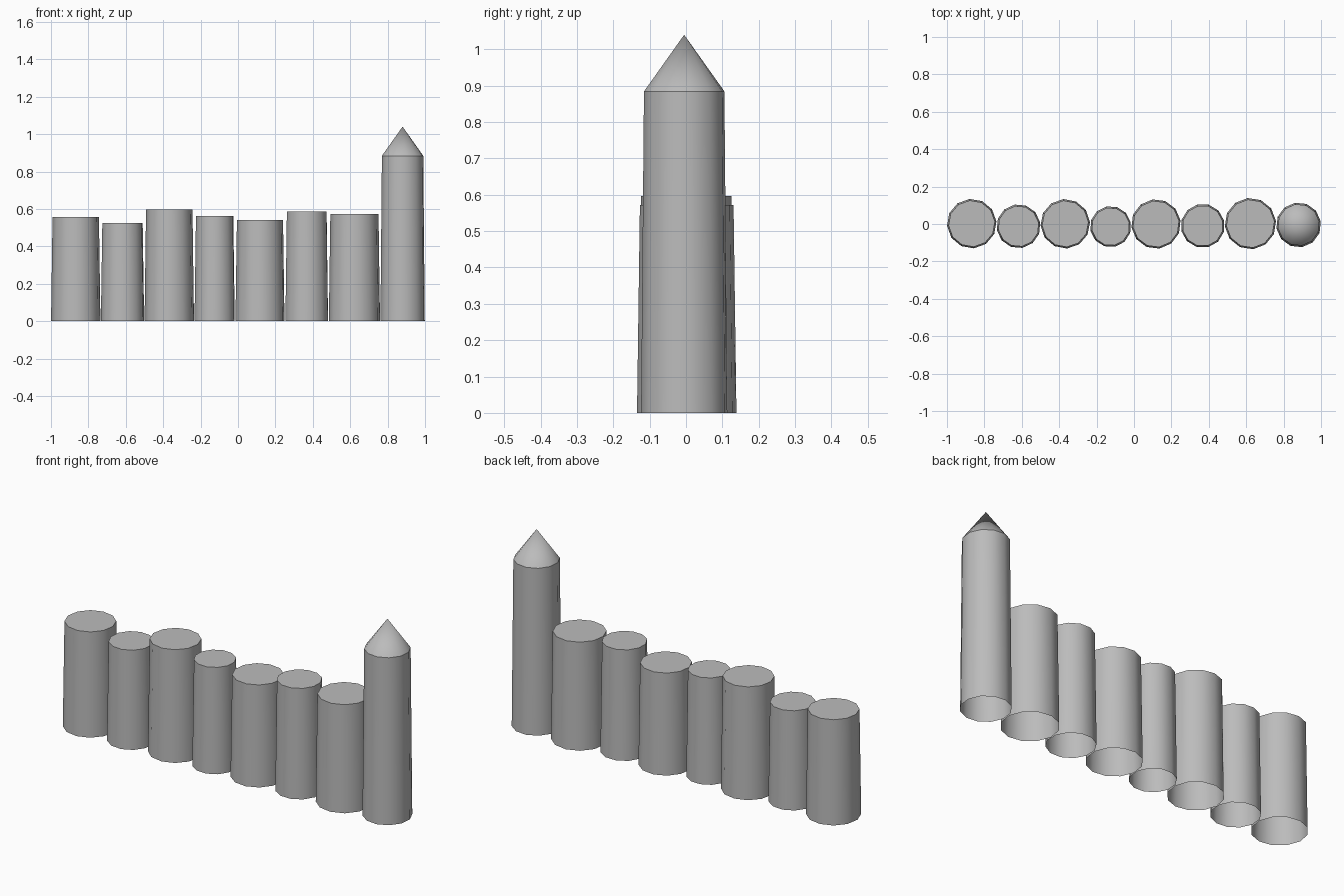
import bpy, bmesh, math
from mathutils import Matrix

cube = bpy.data.objects.get("Cube")
if cube:
    bpy.data.objects.remove(cube)

grey = bpy.data.materials.new("plain grey")
grey.use_nodes = True
COLOUR = (0.5, 0.5, 0.5, 1)
grey.diffuse_color = COLOUR
grey.node_tree.nodes["Principled BSDF"].inputs["Base Color"].default_value = COLOUR

SIDES = 12


def log_post(name, left, right, y, height, turn, tip=None):
    """Tapered upright log, open underneath, with a flat or pointed top."""
    x = (left + right) / 2
    base = (right - left) / 2
    top = base - 0.008
    bm = bmesh.new()
    bmesh.ops.create_cone(bm, cap_ends=True, segments=SIDES,
                          radius1=base, radius2=top, depth=height,
                          matrix=Matrix.Translation((0, 0, height / 2))
                          @ Matrix.Rotation(math.radians(turn), 4, "Z"))
    # open the bottom
    caps = [f for f in bm.faces if f.normal.z < -0.9]
    bmesh.ops.delete(bm, geom=caps, context="FACES_ONLY")
    if tip:
        # turn the flat top into a sharpened point
        lid = [f for f in bm.faces if f.normal.z > 0.9]
        apex = bmesh.ops.poke(bm, faces=lid)["verts"][0]
        apex.co.z = tip
    mesh = bpy.data.meshes.new(name)
    bm.to_mesh(mesh)
    bm.free()
    mesh.materials.append(grey)
    obj = bpy.data.objects.new(name, mesh)
    obj.location = (x, y, 0)
    bpy.context.collection.objects.link(obj)
    bpy.ops.object.select_all(action="DESELECT")
    obj.select_set(True)
    bpy.context.view_layer.objects.active = obj
    bpy.ops.object.shade_smooth_by_angle(angle=math.radians(33))


# row of cut logs: left edge, right edge, y, height, turn
logs = [
    (-1.00, -0.735, 0.002, 0.557, 5),
    (-0.735, -0.50, -0.012, 0.525, 10),
    (-0.50, -0.235, 0.001, 0.597, 4),
    (-0.235, -0.015, -0.014, 0.563, 12),
    (-0.015, 0.25, 0.0, 0.54, 8),
    (0.25, 0.485, -0.01, 0.585, 14),
    (0.485, 0.76, 0.002, 0.572, 6),
]
for i, row in enumerate(logs, 1):
    log_post(f"log_{i}", *row)

# tall sharpened end post
log_post("pointed_post", 0.76, 1.0, -0.005, 0.884, 9, tip=1.04)
